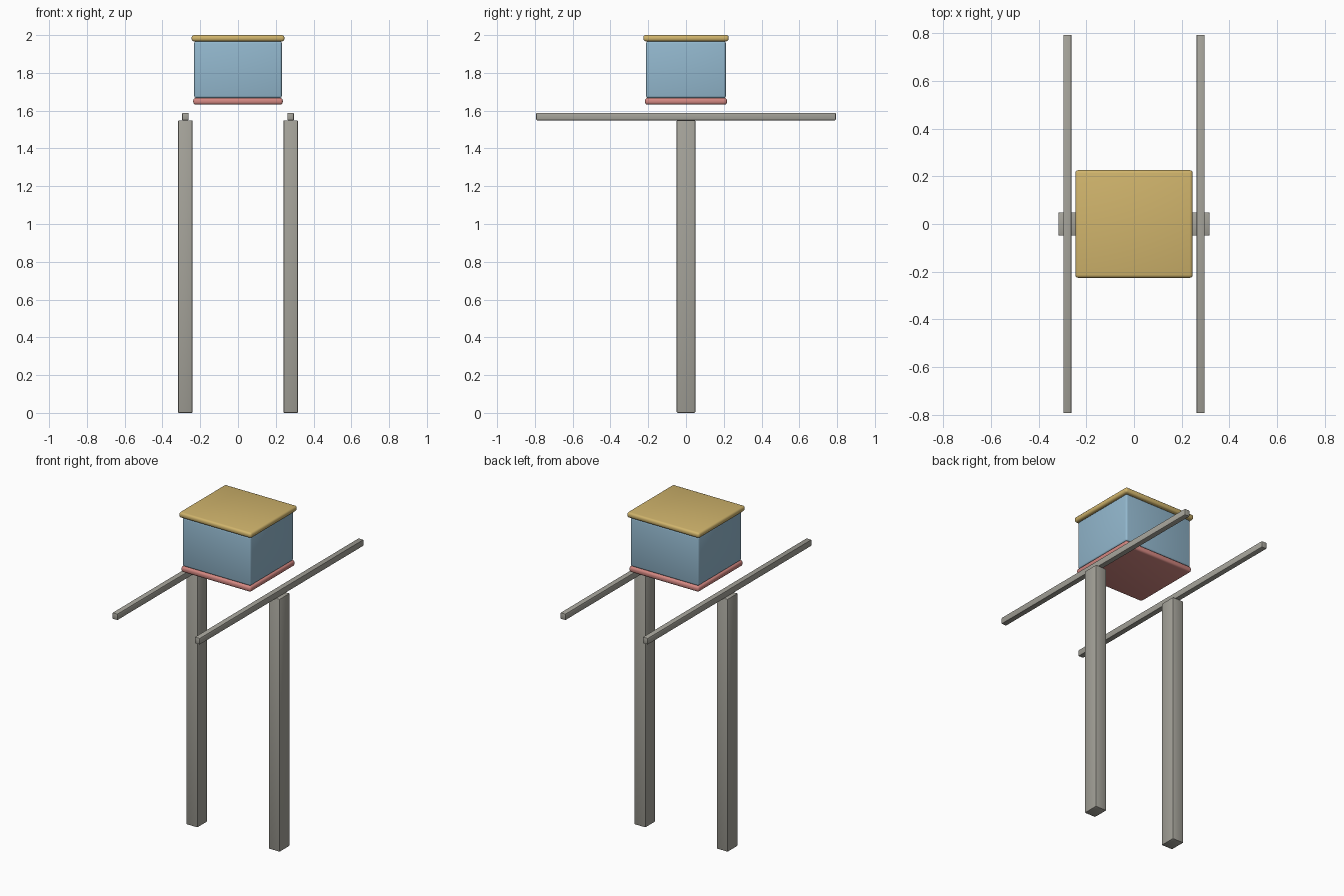
import bpy

if "Cube" in bpy.data.objects:
    bpy.data.objects.remove(bpy.data.objects["Cube"])


def srgb(r, g, b):
    def lin(c):
        c /= 255
        return c / 12.92 if c <= 0.04045 else ((c + 0.055) / 1.055) ** 2.4
    return (lin(r), lin(g), lin(b), 1)


def material(name, rgb):
    m = bpy.data.materials.new(name)
    m.diffuse_color = srgb(*rgb)
    m.use_nodes = True
    m.node_tree.nodes["Principled BSDF"].inputs["Base Color"].default_value = m.diffuse_color
    return m


grey = material("weathered grey", (165, 163, 154))
blue = material("pale blue", (147, 184, 206))
ochre = material("ochre", (208, 180, 108))
pink = material("dusty pink", (212, 136, 130))


def block(name, x, half_x, half_y, z0, z1, mat, bevel, segments):
    """Bevelled box spanning z0 to z1, centred on y = 0."""
    bpy.ops.mesh.primitive_cube_add(size=2, location=(x, 0, (z0 + z1) / 2))
    ob = bpy.context.object
    ob.name = name
    ob.scale = (half_x, half_y, (z1 - z0) / 2)
    bpy.ops.object.transform_apply(location=False, rotation=False, scale=True)
    ob.data.materials.append(mat)
    mod = ob.modifiers.new("rounded edges", 'BEVEL')
    mod.width = bevel
    mod.segments = segments
    bpy.ops.object.modifier_apply(modifier=mod.name)
    bpy.ops.object.shade_smooth_by_angle(angle=0.6)
    return ob


# Hive box: floor, body and lid
block("hive_floor", 0, 0.237, 0.217, 1.632, 1.667, pink, 0.013, 3)
block("hive_body", 0, 0.232, 0.211, 1.667, 1.967, blue, 0.011, 3)
block("hive_lid", 0, 0.246, 0.226, 1.967, 2.0, ochre, 0.013, 3)

# Posts and carrying rails on both sides
for side, x in (("left", -0.279), ("right", 0.279)):
    block(side + "_post", x, 0.038, 0.049, 0, 1.549, grey, 0.005, 2)
    block(side + "_rail", x, 0.017, 0.793, 1.549, 1.588, grey, 0.004, 2)
